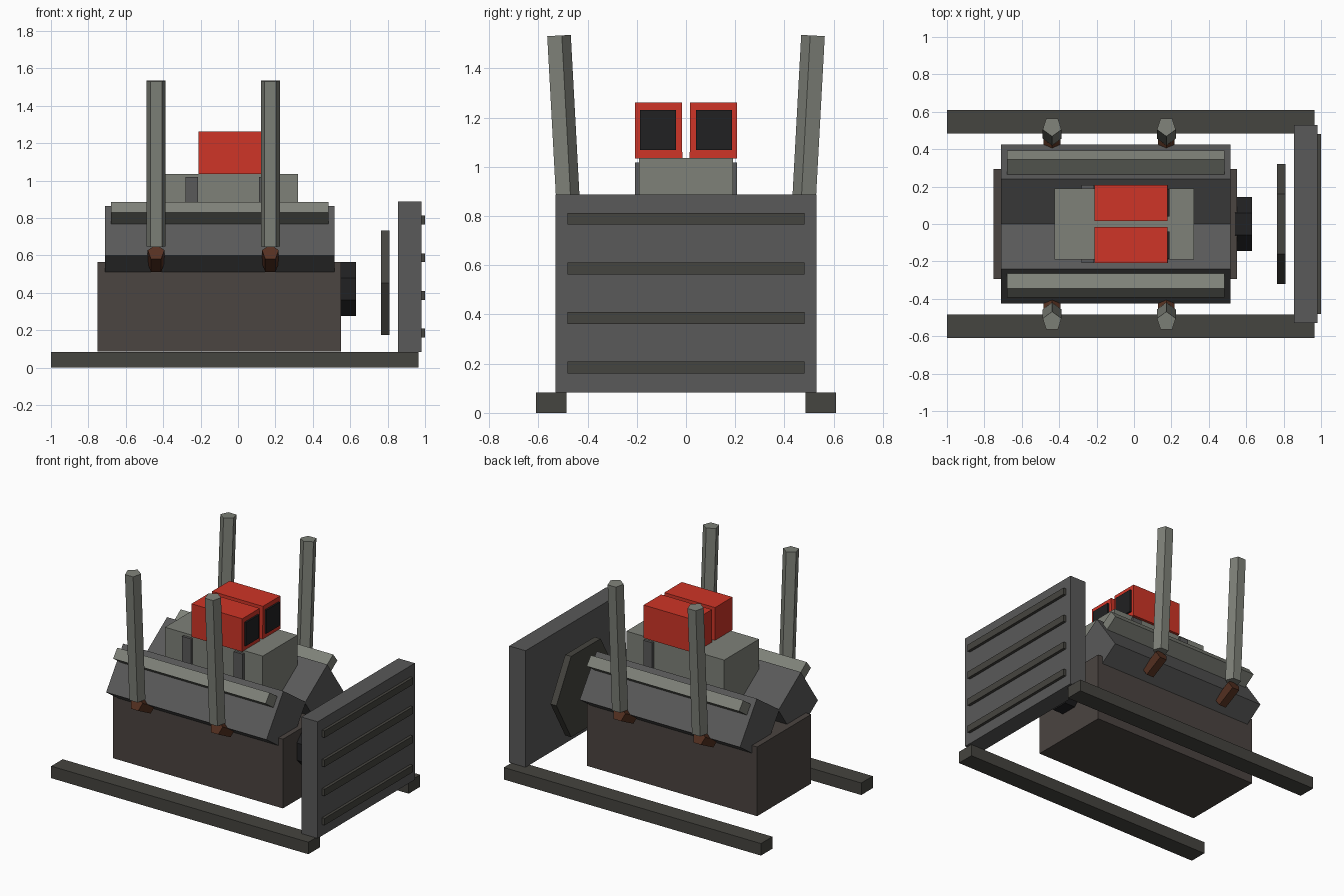
import bpy, bmesh
from math import cos, sin, pi
from mathutils import Vector

if "Cube" in bpy.data.objects:
    bpy.data.objects.remove(bpy.data.objects["Cube"])


def material(name, rgb):
    m = bpy.data.materials.new(name)
    m.diffuse_color = (*rgb, 1)
    m.use_nodes = True
    m.node_tree.nodes["Principled BSDF"].inputs["Base Color"].default_value = m.diffuse_color
    return m


RAIL = material("rail_grey", (0.06, 0.058, 0.05))
BLOCK = material("block_grey", (0.07, 0.058, 0.052))
CORE = material("core_grey", (0.10, 0.10, 0.10))
STEEL = material("steel", (0.21, 0.22, 0.19))
BROWN = material("burnt_brown", (0.09, 0.03, 0.015))
BLACK = material("black", (0.015, 0.015, 0.016))
RED = material("red", (0.62, 0.035, 0.02))


def loft(name, ring_a, ring_b, mat):
    """Closed solid between two matching rings of points."""
    bm = bmesh.new()
    a = [bm.verts.new(p) for p in ring_a]
    b = [bm.verts.new(p) for p in ring_b]
    n = len(a)
    bm.faces.new(a)
    bm.faces.new(b[::-1])
    for i in range(n):
        j = (i + 1) % n
        bm.faces.new((a[i], b[i], b[j], a[j]))
    bmesh.ops.recalc_face_normals(bm, faces=bm.faces)
    me = bpy.data.meshes.new(name)
    bm.to_mesh(me)
    bm.free()
    me.materials.append(mat)
    ob = bpy.data.objects.new(name, me)
    bpy.context.collection.objects.link(ob)
    return ob


def prism(name, yz, x0, x1, mat, side=1):
    """Extrude a y-z profile along x; side=-1 mirrors it."""
    return loft(name, [(x0, side * y, z) for y, z in yz],
                [(x1, side * y, z) for y, z in yz], mat)


def box(name, x0, x1, y0, y1, z0, z1, mat):
    return prism(name, [(y0, z0), (y1, z0), (y1, z1), (y0, z1)], x0, x1, mat)


def ngon(n, r, z, phase):
    return [(r * cos(phase + 2 * pi * i / n), z + r * sin(phase + 2 * pi * i / n))
            for i in range(n)]


def tube(name, x, p, q, r, side, mat):
    """Five-sided tube from p to q (y, z), one corner facing inward/up."""
    d = (Vector(q) - Vector(p)).normalized()
    nrm = Vector((-d.y, d.x))
    rings = []
    for c in (p, q):
        ring = []
        for i in range(5):
            t = 2 * pi * i / 5
            v = Vector(c) + nrm * r * cos(t)
            ring.append((x + r * sin(t), side * v.x, v.y))
        rings.append(ring)
    return loft(name, *rings, mat)


# engine block
box("engine_block", -0.75, 0.55, -0.295, 0.295, 0.085, 0.563, BLOCK)

for side, tag in ((-1, "front"), (1, "back")):
    # chassis rail
    prism("rail_" + tag, [(0.485, 0), (0.61, 0), (0.61, 0.083), (0.485, 0.083)],
          -1.0, 0.965, RAIL, side)
    # tilted cylinder bank and its cover
    prism("cylinder_bank_" + tag,
          [(0.24, 0.865), (0.425, 0.60), (0.18, 0.43), (-0.005, 0.695)],
          -0.71, 0.515, CORE, side)
    prism("valve_cover_" + tag,
          [(0.264, 0.829), (0.346, 0.886), (0.392, 0.828), (0.306, 0.768)],
          -0.68, 0.485, STEEL, side)
    # exhaust elbows and upright stacks
    for i, x in enumerate((-0.438, 0.173)):
        tube(f"exhaust_elbow_{tag}_{i}", x, (0.35, 0.545), (0.485, 0.615),
             0.047, side, BROWN)
        tube(f"exhaust_stack_{tag}_{i}", x, (0.473, 0.647), (0.521, 1.533),
             0.053, side, STEEL)
    # blower side ribs
    for i, x in enumerate((-0.248, 0.147)):
        prism(f"blower_rib_{tag}_{i}",
              [(0.17, 0.75), (0.208, 0.75), (0.208, 1.018), (0.17, 1.018)],
              x - 0.034, x + 0.034, CORE, side)
    # air scoop with dark mouth
    prism("air_scoop_" + tag,
          [(0.015, 1.034), (0.208, 1.034), (0.208, 1.262), (0.017, 1.262)],
          -0.21, 0.178, RED, side)
    prism("scoop_mouth_" + tag,
          [(0.04, 1.068), (0.186, 1.068), (0.186, 1.23), (0.04, 1.23)],
          0.13, 0.19, BLACK, side)

# blower case
box("blower_case", -0.425, 0.322, -0.19, 0.19, 0.70, 1.036, STEEL)

# crank pulley and fan
prism("pulley", ngon(8, 0.156, 0.42, pi / 8), 0.54, 0.632, BLACK)
prism("fan", ngon(6, 0.322, 0.453, 0), 0.765, 0.81, RAIL)

# radiator with slats
box("radiator", 0.855, 0.98, -0.53, 0.53, 0.083, 0.888, CORE)
for i in range(4):
    z = 0.184 + 0.2015 * i
    box(f"radiator_slat_{i}", 0.97, 1.0, -0.482, 0.482, z - 0.024, z + 0.024, RAIL)
